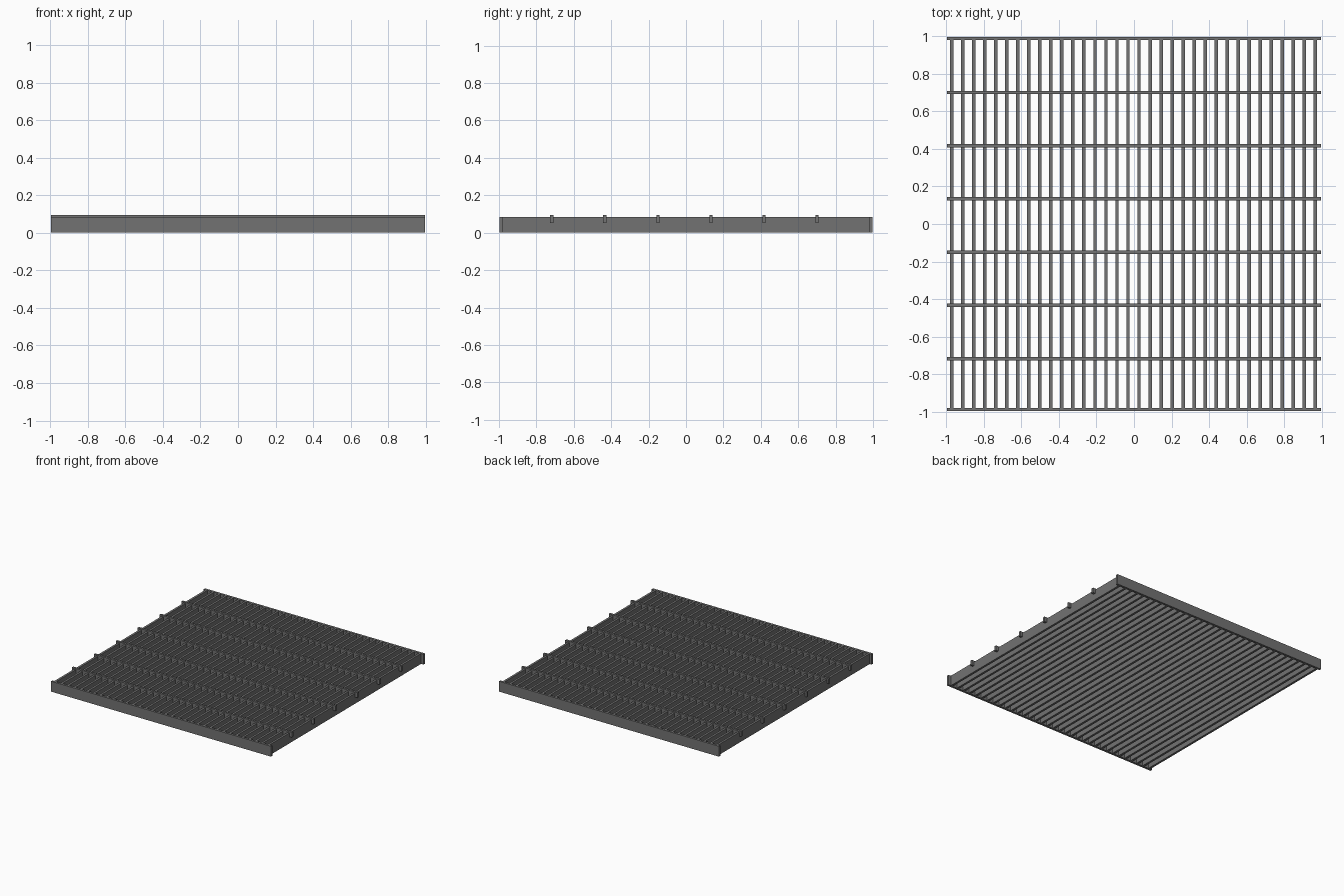
import bpy

if "Cube" in bpy.data.objects:
    bpy.data.objects.remove(bpy.data.objects["Cube"])

steel = bpy.data.materials.new("dark_grey_steel")
steel.diffuse_color = (0.17, 0.17, 0.17, 1)
steel.use_nodes = True
steel.node_tree.nodes["Principled BSDF"].inputs["Base Color"].default_value = steel.diffuse_color


def box(name, lo, hi):
    """Axis-aligned box between two corners."""
    verts = [(x, y, z) for x in (lo[0], hi[0]) for y in (lo[1], hi[1]) for z in (lo[2], hi[2])]
    faces = [(0, 1, 3, 2), (4, 6, 7, 5), (0, 4, 5, 1), (2, 3, 7, 6), (0, 2, 6, 4), (1, 5, 7, 3)]
    mesh = bpy.data.meshes.new(name)
    mesh.from_pydata(verts, [], faces)
    mesh.materials.append(steel)
    obj = bpy.data.objects.new(name, mesh)
    bpy.context.collection.objects.link(obj)
    return obj


T = 0.018        # bar thickness
H = 0.085        # bearing bar height
TOP = 0.095      # cross bar top

# end plates along the front and back edges
box("front_plate", (-0.997, -0.997, 0), (0.997, -0.997 + T, H))
box("back_plate", (-0.997, 0.997 - T, 0), (0.997, 0.997, H))

# tall bearing bars running front to back
for i in range(34):
    x = -0.971 + i * 0.0587
    box("bearing_bar", (x - T / 2, -0.997 + T, 0), (x + T / 2, 0.997 - T, H))

# thin cross bars let into the top
for i in range(6):
    y = -0.717 + i * 0.2835
    box("cross_bar", (-0.997, y - T / 2, 0.053), (0.997, y + T / 2, TOP))
